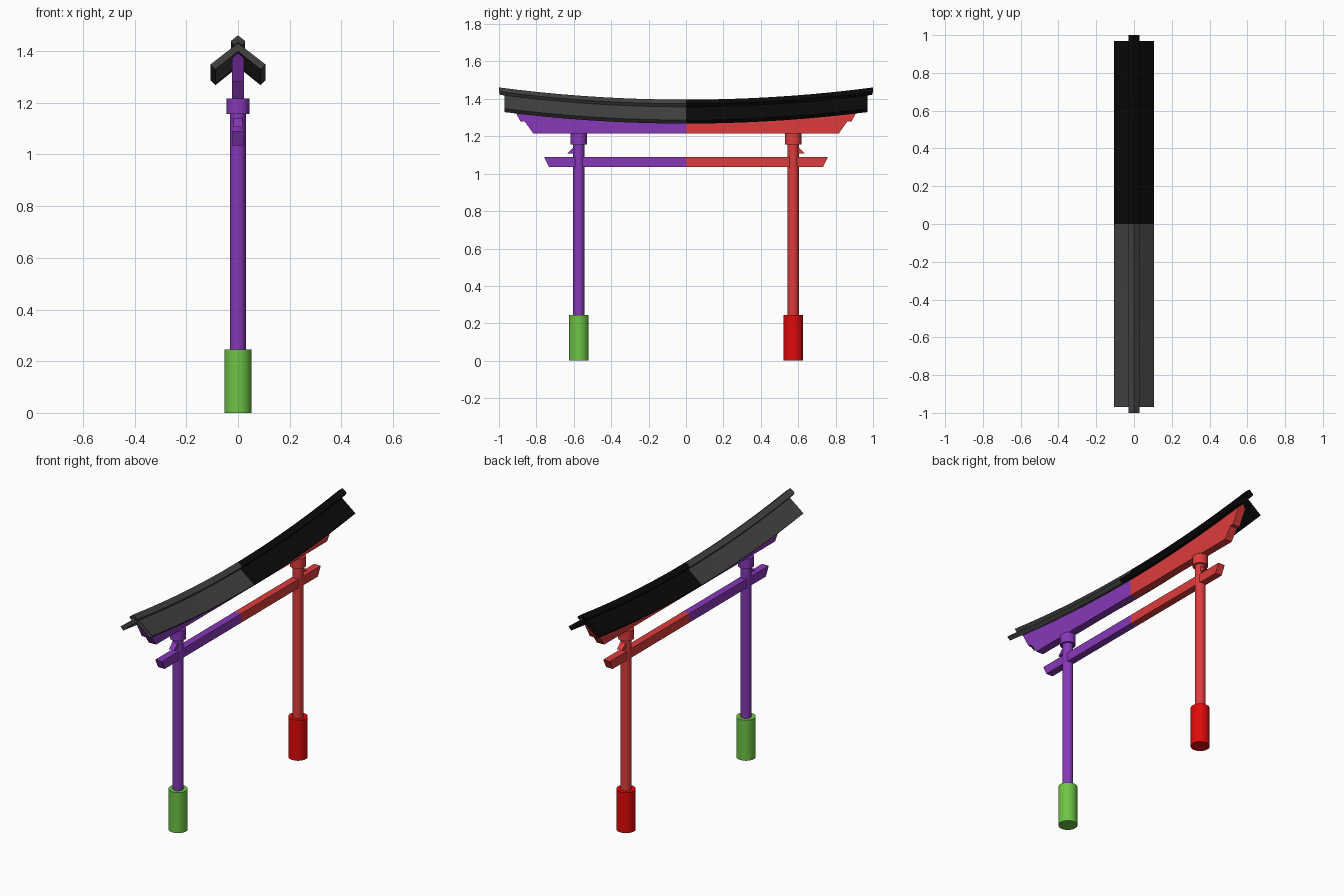
import bpy, bmesh
from mathutils import Matrix

if "Cube" in bpy.data.objects:
    bpy.data.objects.remove(bpy.data.objects["Cube"])

CURVE = 0.065   # upward sweep of the roof: z rises by CURVE * y^2


def material(name, rgb):
    m = bpy.data.materials.new(name)
    m.diffuse_color = (*rgb, 1)
    m.use_nodes = True
    m.node_tree.nodes["Principled BSDF"].inputs["Base Color"].default_value = m.diffuse_color
    return m


def finish(name, bm, mat):
    bmesh.ops.recalc_face_normals(bm, faces=bm.faces[:])
    me = bpy.data.meshes.new(name)
    bm.to_mesh(me)
    bm.free()
    ob = bpy.data.objects.new(name, me)
    me.materials.append(mat)
    bpy.context.collection.objects.link(ob)


def column(name, y, radius, z0, z1, mat):
    bm = bmesh.new()
    bmesh.ops.create_cone(bm, cap_ends=True, segments=32, radius1=radius, radius2=radius,
                          depth=z1 - z0, matrix=Matrix.Translation((0, y, (z0 + z1) / 2)))
    finish(name, bm, mat)


def mirrored(half):
    """Complete a half profile of (x, z, end_y, curve) points across x = 0."""
    return half + [(-p[0], *p[1:]) for p in reversed(half) if p[0] > 0]


def half_beam(name, profile, side, mat, steps=1, start=0.0):
    """Sweep a profile outwards; every point has its own end, giving raked ends."""
    bm = bmesh.new()
    rings = []
    for i in range(steps + 1):
        ring = []
        for x, z, end, k in profile:
            y = start + (end - start) * i / steps
            ring.append(bm.verts.new((x, side * y, z + k * y * y)))
        rings.append(ring)
    n = len(profile)
    for a, b in zip(rings, rings[1:]):
        for j in range(n):
            bm.faces.new((a[j], a[(j + 1) % n], b[(j + 1) % n], b[j]))
    bm.faces.new(rings[-1])
    finish(name, bm, mat)


# Half profiles, listed from one centre line point round to the other
c = CURVE
roof = [(0, 1.370, 0.97, c), (0.107, 1.287, 0.97, c), (0.088, 1.268, 0.97, c)]
roof = mirrored(roof) + [(0, 1.338, 0.97, c)]
# Order the chevron outline: apex, right eave, inner apex, left eave
roof = roof[:3] + [roof[-1]] + roof[3:-1]
cap = [(0, 1.396, 1.0, c), (0.028, 1.374, 1.0, c), (0.016, 1.357, 0.995, c),
       (0, 1.370, 0.995, c), (-0.016, 1.357, 0.995, c), (-0.028, 1.374, 1.0, c)]
upper = mirrored([(0, 1.335, 0.945, c), (0.024, 1.315, 0.935, c), (0.024, 1.28, 0.885, 0)])
lower = mirrored([(0.024, 1.28, 0.863, 0), (0.024, 1.215, 0.817, 0)])
tie = mirrored([(0.022, 1.09, 0.758, 0), (0.022, 1.079, 0.754, 0), (0.022, 1.035, 0.732, 0)])
wedge = mirrored([(0.017, 1.14, 0.602, 0), (0.017, 1.107, 0.635, 0)])

halves = [
    ("left", -1, material("purple", (0.24, 0.04, 0.48)), material("green", (0.155, 0.55, 0.06)),
     material("charcoal", (0.054, 0.054, 0.054))),
    ("right", 1, material("soft_red", (0.72, 0.045, 0.045)), material("red", (0.75, 0.003, 0.003)),
     material("black", (0.003, 0.003, 0.003))),
]

for label, s, wood, foot, dark in halves:
    # Post with its foot and collar
    column(label + "_foot", s * 0.573, 0.053, 0, 0.245, foot)
    column(label + "_post", s * 0.573, 0.03, 0.2, 1.18, wood)
    column(label + "_collar", s * 0.573, 0.044, 1.156, 1.216, wood)
    # Tie beam and its wedge
    half_beam(label + "_tie_beam", tie, s, wood)
    half_beam(label + "_wedge", wedge, s, wood, start=0.58)
    # Double lintel
    half_beam(label + "_lower_lintel", lower, s, wood)
    half_beam(label + "_upper_lintel", upper, s, wood, steps=12)
    # Curved roof and ridge cap
    half_beam(label + "_roof", roof, s, dark, steps=12)
    half_beam(label + "_ridge_cap", cap, s, dark, steps=12)

# Smooth the round and curved parts, keep the edges crisp
for ob in bpy.context.collection.objects:
    ob.select_set(True)
    bpy.context.view_layer.objects.active = ob
bpy.ops.object.shade_smooth_by_angle(angle=0.6)
